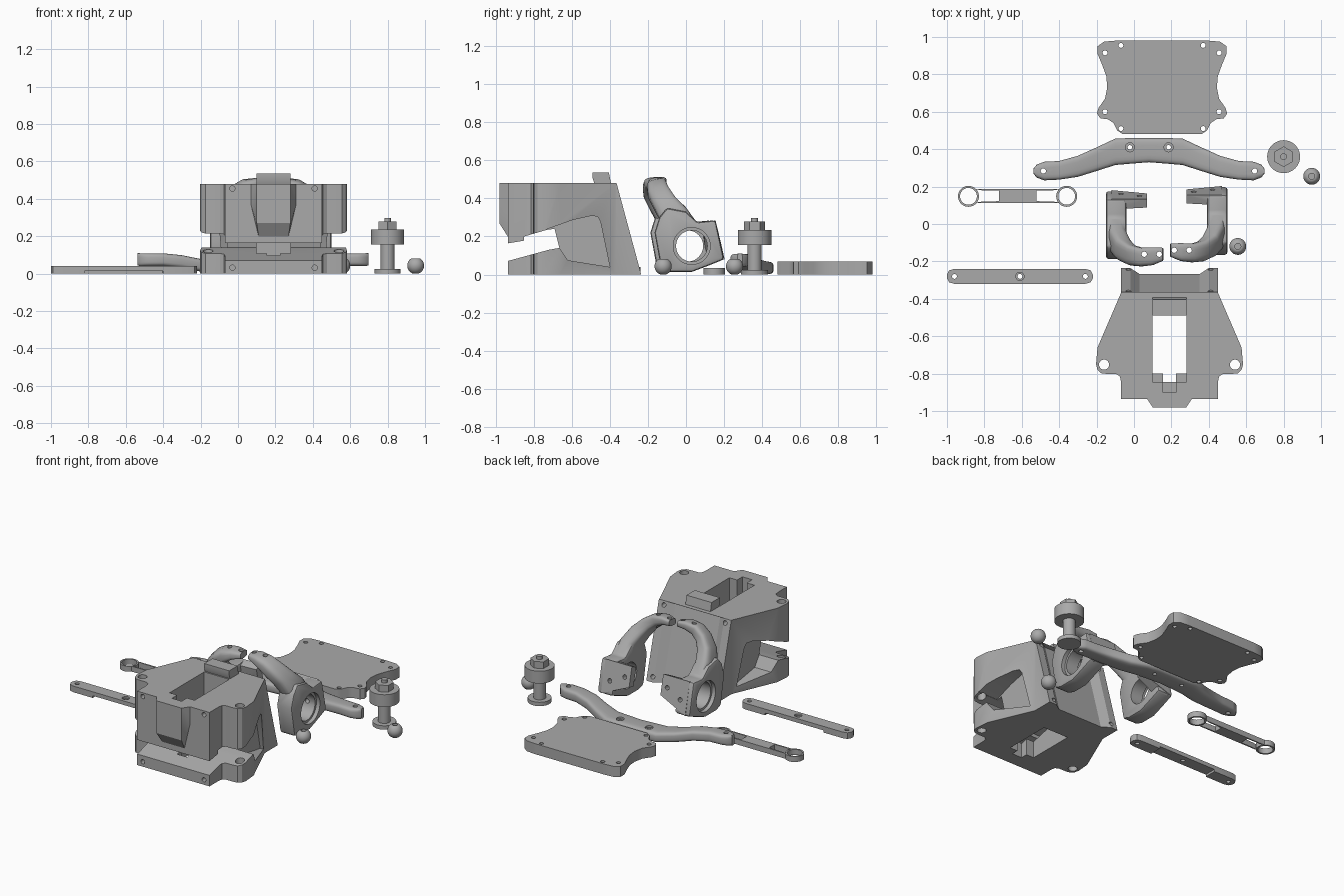
import bpy, bmesh, math
from mathutils import Vector

cube = bpy.data.objects.get("Cube")
if cube:
    bpy.data.objects.remove(cube, do_unlink=True)

grey = bpy.data.materials.new("plain grey")
grey.use_nodes = True
grey.diffuse_color = (0.4, 0.4, 0.4, 1)
grey.node_tree.nodes["Principled BSDF"].inputs["Base Color"].default_value = (0.4, 0.4, 0.4, 1)


def finish(name, bm):
    bmesh.ops.recalc_face_normals(bm, faces=bm.faces)
    mesh = bpy.data.meshes.new(name)
    bm.to_mesh(mesh)
    bm.free()
    mesh.materials.append(grey)
    ob = bpy.data.objects.new(name, mesh)
    bpy.context.collection.objects.link(ob)
    return ob


def prism(name, pts, lo, hi, axis="z", shear=0):
    """Extrude an outline: (x, y) along z or (y, z) along x; shear leans it in y."""
    bm = bmesh.new()
    rings = []
    for h in (lo, hi):
        rings.append([bm.verts.new((a, b + shear * h, h) if axis == "z" else (h, a, b))
                      for a, b in pts])
    n = len(pts)
    bm.faces.new(rings[0])
    bm.faces.new(rings[1])
    for i in range(n):
        j = (i + 1) % n
        bm.faces.new((rings[0][i], rings[0][j], rings[1][j], rings[1][i]))
    return finish(name, bm)


def rod(name, start, end, r, sides=28, r2=None):
    a, b = Vector(start), Vector(end)
    bm = bmesh.new()
    bmesh.ops.create_cone(bm, cap_ends=True, segments=sides, radius1=r,
                          radius2=r if r2 is None else r2, depth=(b - a).length)
    turn = Vector((0, 0, 1)).rotation_difference(b - a)
    for v in bm.verts:
        v.co = turn @ v.co + (a + b) / 2
    return finish(name, bm)


def hull(name, pts):
    bm = bmesh.new()
    for p in pts:
        bm.verts.new(p)
    bmesh.ops.convex_hull(bm, input=bm.verts)
    return finish(name, bm)


def loft(name, stations, power=0.6, n=20):
    """Skin rounded sections given as centre, half axis, half axis."""
    bm = bmesh.new()
    rings = []
    for c, u, v in stations:
        ring = []
        for i in range(n):
            t = math.tau * (i + 0.5) / n
            f = [math.copysign(abs(k) ** power, k) for k in (math.cos(t), math.sin(t))]
            ring.append(bm.verts.new(Vector(c) + Vector(u) * f[0] + Vector(v) * f[1]))
        rings.append(ring)
    for a, b in zip(rings, rings[1:]):
        for i in range(n):
            bm.faces.new((a[i], a[(i + 1) % n], b[(i + 1) % n], b[i]))
    bm.faces.new(rings[0])
    bm.faces.new(rings[-1])
    return finish(name, bm)


def bake(ob):
    dg = bpy.context.evaluated_depsgraph_get()
    mesh = bpy.data.meshes.new_from_object(ob.evaluated_get(dg))
    ob.modifiers.clear()
    ob.data = mesh


def combine(ob, others, op="DIFFERENCE"):
    for c in others:
        m = ob.modifiers.new("bool", "BOOLEAN")
        m.operation, m.solver, m.object = op, "EXACT", c
        bpy.context.view_layer.update()
        bake(ob)
        bpy.data.objects.remove(c, do_unlink=True)


def bevel(ob, width):
    m = ob.modifiers.new("bevel", "BEVEL")
    m.width, m.segments, m.limit_method = width, 2, "ANGLE"
    m.angle_limit = math.radians(40)
    bake(ob)


def drill(ob, spots, r, lo=-0.1, hi=1):
    combine(ob, [rod("cutter", (x, y, lo), (x, y, hi), r) for x, y in spots])


def mirrored(half, cx):
    return [(cx + d, y) for d, y in half] + [(cx - d, y) for d, y in reversed(half)]


# Cover plate with four ears
plate = prism("cover_plate", mirrored([
    (.25, .98), (.31, .975), (.345, .95), (.345, .91), (.32, .85), (.298, .79), (.293, .73),
    (.305, .67), (.34, .62), (.348, .59), (.33, .565), (.29, .56), (.26, .54), (.24, .5),
    (.21, .48)], .15), 0, .068)
drill(plate, [(.15 + s * d, y) for s in (-1, 1) for d, y in
              ((.305, .915), (.305, .6), (.22, .955), (.22, .51))], .013)

# Steering link, raised towards both ends
half = [(0, .33, .46, 0), (.1, .322, .46, 0), (.18, .315, .457, 0), (.28, .283, .41, .01),
        (.38, .252, .365, .03), (.48, .237, .337, .04), (.56, .233, .333, .04),
        (.6, .248, .318, .04), (.618, .27, .296, .042)]
line = [(-d, a, b, z) for d, a, b, z in reversed(half[1:])] + half
link = loft("steering_link", [((.08 + d, (a + b) / 2, z + .035), (0, (b - a) / 2, 0),
                               (0, 0, .034)) for d, a, b, z in line], .5)
drill(link, [(-.485, .283), (.645, .283)], .014)
drill(link, [(-.022, .41), (.185, .41)], .024, .058)
drill(link, [(-.022, .41), (.185, .41)], .012)

# Small link with a ring at each end
ring_link = prism("ring_link", mirrored(
    [(.24, .188), (.19, .18), (.1, .178), (.1, .122), (.19, .12), (.24, .112)], -.622), 0, .035)
ends = [(-.885, .148), (-.36, .148)]
combine(ring_link, [rod("ring", (x, y, 0), (x, y, .035), .056, 36) for x, y in ends], "UNION")
drill(ring_link, ends, .045)

# Flat tie bar with rounded ends and a relieved underside
bar = prism("tie_bar", mirrored([(.35, -.24), (.378, -.248), (.39, -.27), (.39, -.29),
                                 (.378, -.312), (.35, -.32)], -.61), 0, .04)
combine(bar, [prism("cutter", [(-.82, -.4), (-.4, -.4), (-.4, -.2), (-.82, -.2)], -.1, .014)])
drill(bar, [(-.96, -.28), (-.26, -.28), (-.61, -.28)], .013)
drill(bar, [(-.61, -.28)], .022, .03)

# Stepped post with hexagonal nut
for name, lo, hi, r, sides in (("post_base", 0, .025, .07, 40), ("post_shaft", .025, .155, .037, 32),
                               ("post_collar", .155, .235, .088, 40), ("post_nut", .235, .278, .055, 6),
                               ("post_stud", .278, .298, .018, 20)):
    rod(name, (.8, .36, lo), (.8, .36, hi), r, sides)

# Pivot balls with flattened tops
for i, (x, y) in enumerate(((.95, .255), (.555, -.12))):
    bm = bmesh.new()
    bmesh.ops.create_uvsphere(bm, u_segments=28, v_segments=18, radius=.045)
    for v in bm.verts:
        v.co = (v.co.x + x, v.co.y + y, min(max(v.co.z, -.043), .038) + .043)
    ball = finish("pivot_ball_%d" % (i + 1), bm)
    drill(ball, [(x, y)], .016, .03)

# Hub carrier: bored body, steering plate and curved upper arm
carrier = prism("hub_carrier_left", [(-.165, .22), (-.13, .03), (-.08, .014), (.03, .014), (.1, .04),
                                     (.2, .08), (.155, .285), (.06, .275), (0, .33), (-.1, .35),
                                     (-.14, .3)], .39, .5, "x")
bevel(carrier, .015)
steer = hull("plate", [(x, y, z) for x, quad in (
    (.28, ((.11, .265), (.155, .285), (.185, .16), (.14, .15))),
    (.47, ((.1, .265), (.155, .285), (.203, .08), (.13, .06)))) for y, z in quad])
arm = loft("arm", [((.445, -.03, .24), (.05, 0, 0), (0, .09, .03)),
                   ((.435, -.07, .32), (.05, 0, .01), (0, .07, .03)),
                   ((.405, -.115, .38), (.045, 0, .02), (0, .06, .02)),
                   ((.36, -.145, .43), (.03, 0, .03), (0, .055, .015)),
                   ((.31, -.155, .465), (.018, 0, .035), (0, .05, .01)),
                   ((.25, -.15, .483), (.005, 0, .028), (0, .048, .005)),
                   ((.195, -.14, .483), (.002, 0, .02), (0, .035, .003))])
combine(carrier, [steer, arm], "UNION")
combine(carrier, [rod("bore", (.2, .03, .15), (.6, .03, .15), .082, 40),
                  rod("bore_lip", (.475, .03, .15), (.6, .03, .15), .097, 40)])
combine(carrier, [rod("cutter", (x, .08, z - .03), (x, .28, z + .02), .014)
                  for x, z in ((.32, .22), (.42, .17))])
drill(carrier, [(.215, -.14), (.295, -.14)], .014, .4)
bm = bmesh.new()
bm.from_mesh(carrier.data)
for v in bm.verts:
    v.co.x = .35 - v.co.x
    v.co.y -= .022
finish("hub_carrier_right", bm)

# Main housing: flared plan, leaning back wall
CX, LEAN = .19, -.27
housing = prism("main_housing", mirrored([
    (.26, -.235), (.26, -.37), (.385, -.66), (.393, -.75), (.385, -.78), (.365, -.798),
    (.33, -.802), (.285, -.802), (.265, -.815), (.26, -.84), (.26, -.935)], CX), 0, .48)
nose = hull("nose", [(CX + s * d, y, z) for s in (-1, 1) for d, y, z in (
    (.13, -.92, .48), (.09, -.98, .48), (.09, -.98, .27), (.08, -.92, .2),
    (.08, -.936, .2), (.13, -.92, .4))])
block = prism("block", [(-.5, .535), (-.405, .535), (-.39, .46), (-.475, .46)], .1, .28, "x")
combine(housing, [nose, block], "UNION")
far = [(-1, -.235), (1, -.235), (1, .5), (-1, .5)]
groove = mirrored([(.21, -.2), (.21, -.235), (.16, -.268)], CX)
combine(housing, [
    prism("back_slope", far, -.001, .7, "z", LEAN),
    prism("back_groove", groove, -.01, .479, "z", LEAN),
    prism("front_gap", [(-1.1, .07), (-.94, .07), (-.72, .13), (-.665, .14), (-.69, .24),
                        (-.73, .235), (-.85, .2), (-.85, .178), (-.94, .163), (-1.1, .163)],
          -1, 1, "x")])
# Side pockets between the upper and lower ears
pocket = [(-.73, .238), (-.6, .285), (-.5, .308), (-.465, .305), (-.45, .28), (-.4, .04),
          (-.62, .075), (-.665, .14)]
combine(housing, [prism("cutter", pocket, a, b, "x") for a, b in ((CX + .25, 1), (-1, CX - .25))])
# Central shaft opening with its stepped front slot
for w, y0, y1, z in ((.09, -.8, -.49, -.1), (.09, -.845, -.79, .3), (.035, -.845, -.79, -.1),
                     (.035, -.9, -.84, .25)):
    combine(housing, [prism("cutter", mirrored([(w, y0), (w, y1)], CX), z,
                            .479 if y1 == -.49 and z > 0 else .7)])
drill(housing, [(CX - .35, -.752), (CX + .35, -.752)], .027)
combine(housing, [rod("cutter", (CX + s * .22, y0, z), (CX + s * .22, y1, z), .014)
                  for s in (-1, 1) for y0, y1, z in ((-1, -.88, .455), (-1, -.88, .032),
                                                     (-.44, -.2, .455), (-.32, -.1, .032))])

# Smooth shading with sharp edges kept
for ob in bpy.context.view_layer.objects:
    ob.select_set(ob.type == "MESH")
bpy.context.view_layer.objects.active = housing
bpy.ops.object.shade_smooth_by_angle(angle=math.radians(32))
